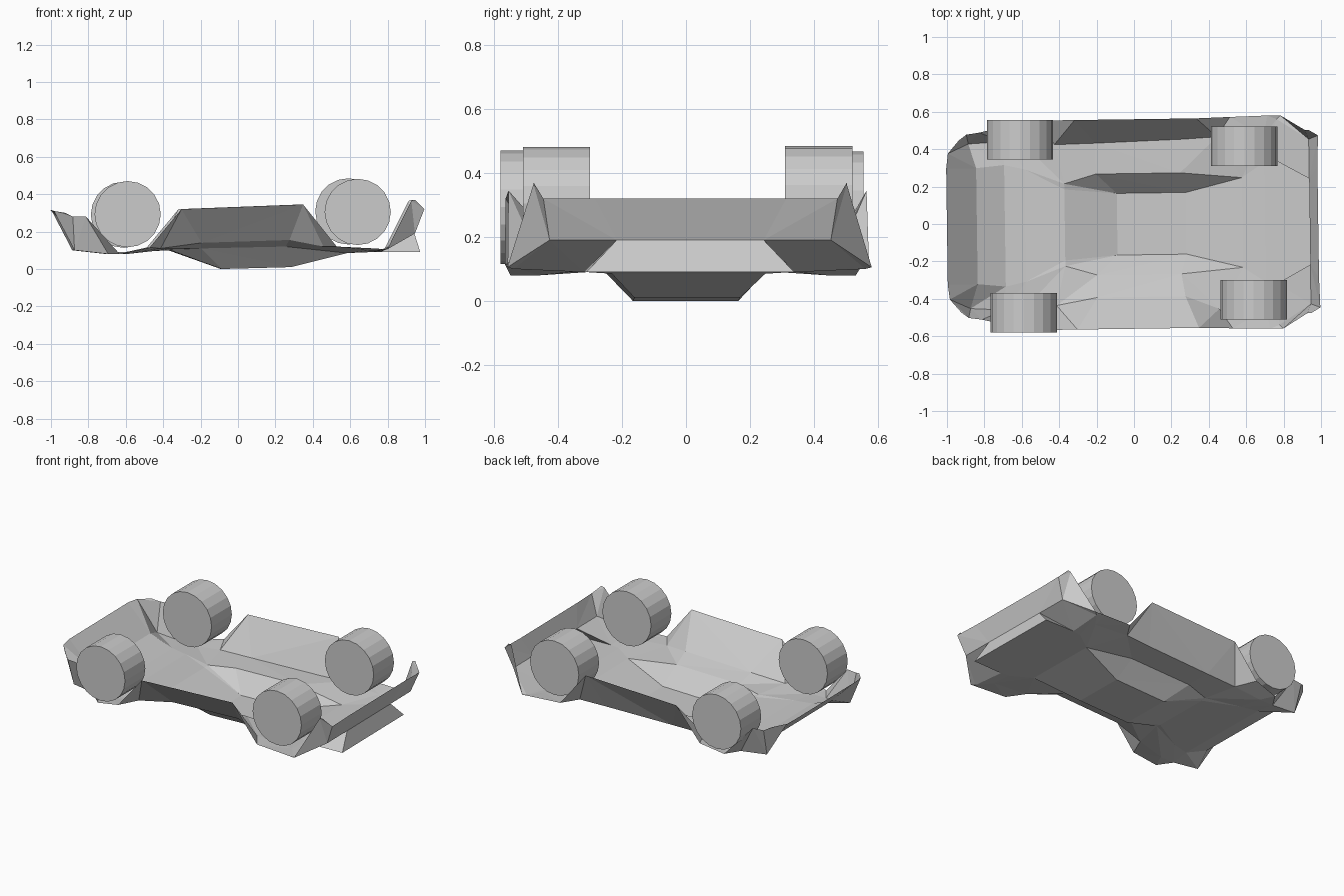
import bpy, bmesh, math
from mathutils import Matrix

cube = bpy.data.objects.get("Cube")
if cube:
    bpy.data.objects.remove(cube)

GREY = (0.6, 0.6, 0.6, 1)
mat = bpy.data.materials.new("plain grey")
mat.use_nodes = True
mat.diffuse_color = GREY
mat.node_tree.nodes["Principled BSDF"].inputs["Base Color"].default_value = GREY


def add_object(name, bm):
    mesh = bpy.data.meshes.new(name)
    bm.to_mesh(mesh)
    bm.free()
    mesh.materials.append(mat)
    obj = bpy.data.objects.new(name, mesh)
    bpy.context.collection.objects.link(obj)
    return obj


# Half sections of the overturned shell along x: roof edge, shoulder, panel foot, rim
sections = [
    [(-1.0, .20, .315), (-1.0, .31, .315), (-.99, .39, .31), (-.93, .46, .30)],
    [(-.84, .20, .155), (-.84, .31, .155), (-.88, .44, .10), (-.89, .49, .28)],
    [(-.69, .20, .09), (-.69, .325, .09), (-.70, .45, .08), (-.82, .50, .28)],
    [(-.58, .20, .09), (-.58, .30, .09), (-.60, .45, .08), (-.64, .54, .08)],
    [(-.37, .19, .10), (-.37, .22, .105), (-.42, .43, .11), (-.48, .56, .115)],
    [(-.09, .165, 0), (-.20, .27, .11), (-.20, .39, .14), (-.31, .56, .32)],
    [(.28, .165, .01), (.25, .27, .12), (.27, .39, .155), (.34, .56, .345)],
    [(.58, .20, .085), (.58, .24, .085), (.45, .46, .12), (.52, .565, .12)],
    [(.70, .20, .09), (.70, .32, .09), (.70, .46, .10), (.72, .57, .11)],
    [(.97, .325, .09), (.76, .33, .09), (.77, .55, .10), (.79, .57, .105)],
    [(.94, .22, .19), (.94, .23, .19), (.94, .44, .19), (.92, .49, .365)],
    [(.985, .20, .32), (.985, .30, .32), (.99, .46, .32), (.94, .49, .37)],
]
CABIN_FRONT = 6

# Shell: skin the mirrored sections, splitting each quad along its fold
bm = bmesh.new()
rows = []
for half in sections:
    full = [(x, -y, z) for x, y, z in reversed(half)] + half
    rows.append([bm.verts.new(p) for p in full])

# The left panel foot runs straight between the wheel arches
for row, foot in ((5, (-.20, .435, .113)), (6, (.27, .45, .118))):
    rows[row][6].co = foot

for i, (a, b) in enumerate(zip(rows, rows[1:])):
    for j in range(7):
        a0, a1, b0, b1 = a[j], a[j + 1], b[j], b[j + 1]
        if j == 3:
            bm.faces.new((a0, a1, b1, b0))
            continue
        side_panel = j in (0, 6)
        inner_to_outer = (i < CABIN_FRONT) == side_panel
        if inner_to_outer == (j > 3):
            tris = (a0, a1, b1), (a0, b1, b0)
        else:
            tris = (a0, a1, b0), (a1, b1, b0)
        for tri in tris:
            bm.faces.new(tri)
bmesh.ops.transform(bm, matrix=Matrix.Rotation(0.014, 4, 'Z'), verts=bm.verts)
add_object("body_shell", bm)

# Wheels: centre x, centre y, centre z
wheels = {
    "wheel_rear_right": (-.59, -.475, .293),
    "wheel_rear_left": (-.61, .45, .29),
    "wheel_front_right": (.64, -.405, .305),
    "wheel_front_left": (.59, .415, .308),
}
for name, centre in wheels.items():
    bm = bmesh.new()
    bmesh.ops.create_cone(bm, cap_ends=True, segments=20, radius1=.177,
                          radius2=.177, depth=.21)
    bmesh.ops.transform(bm, verts=bm.verts, matrix=Matrix.Translation(centre)
                        @ Matrix.Rotation(math.pi / 2, 4, 'X'))
    add_object(name, bm)
